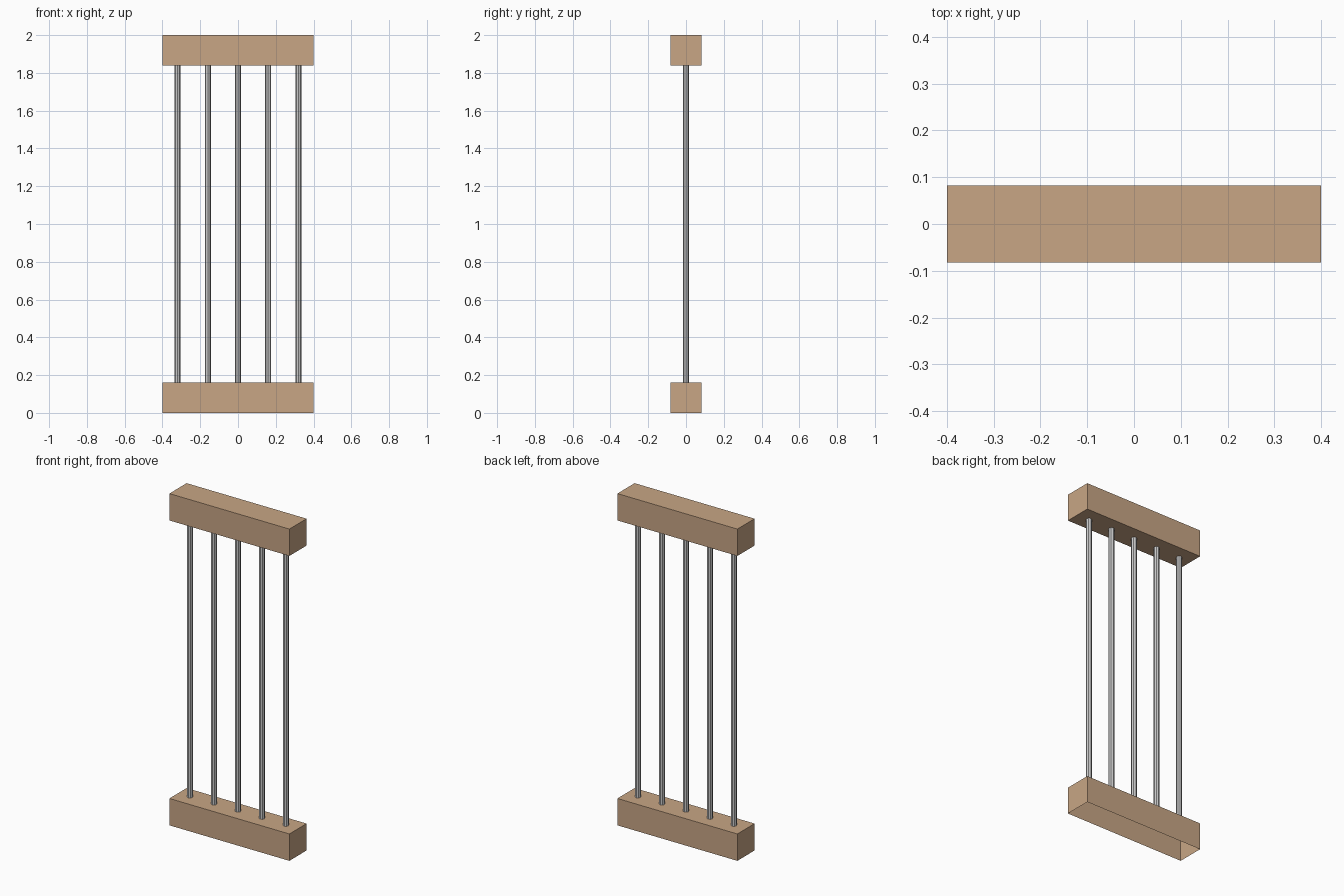
import bpy, bmesh

if "Cube" in bpy.data.objects:
    bpy.data.objects.remove(bpy.data.objects["Cube"])

wood = bpy.data.materials.new("wood")
wood.diffuse_color = (0.58, 0.38, 0.235, 1)
wood.use_nodes = True
wood.node_tree.nodes["Principled BSDF"].inputs["Base Color"].default_value = wood.diffuse_color

HALF_X, HALF_Y, BEAM_H, TOTAL_H = 0.4, 0.082, 0.162, 2.0


def finish(name, bm):
    mesh = bpy.data.meshes.new(name)
    bm.to_mesh(mesh)
    bm.free()
    obj = bpy.data.objects.new(name, mesh)
    bpy.context.collection.objects.link(obj)
    return obj


def beam(name, z0, open_bottom=False):
    bm = bmesh.new()
    bmesh.ops.create_cube(bm, size=1)
    bmesh.ops.scale(bm, vec=(2 * HALF_X, 2 * HALF_Y, BEAM_H), verts=bm.verts)
    bmesh.ops.translate(bm, vec=(0, 0, z0 + BEAM_H / 2), verts=bm.verts)
    if open_bottom:
        bm.normal_update()
        bmesh.ops.delete(bm, geom=[f for f in bm.faces if f.normal.z < -0.5],
                         context='FACES_ONLY')
    finish(name, bm).data.materials.append(wood)


def bar(name, x):
    bm = bmesh.new()
    bmesh.ops.create_cone(bm, cap_ends=False, segments=8, radius1=0.016,
                          radius2=0.016, depth=TOTAL_H - 2 * BEAM_H)
    bmesh.ops.translate(bm, vec=(x, 0, TOTAL_H / 2), verts=bm.verts)
    finish(name, bm)


# Wooden sill (hollow underneath) and lintel
beam("bottom_beam", 0, open_bottom=True)
beam("top_beam", TOTAL_H - BEAM_H)

# Five evenly spaced metal bars
for i in range(5):
    bar(f"metal_bar_{i + 1}", (i - 2) * 0.16)
